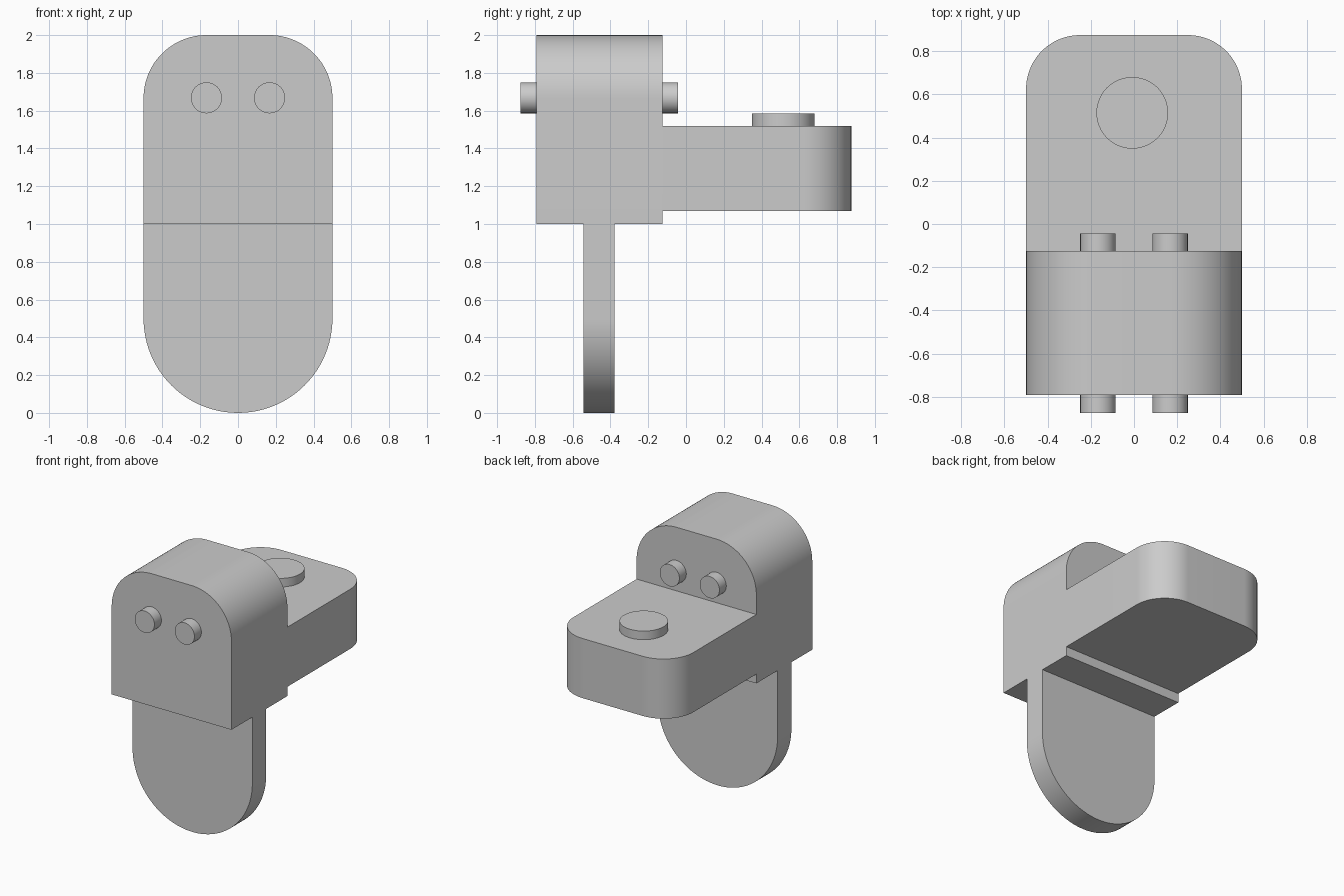
import bpy
import bmesh
from math import cos, sin, pi, radians
from mathutils import Matrix

cube = bpy.data.objects.get("Cube")
if cube:
    bpy.data.objects.remove(cube, do_unlink=True)

grey = bpy.data.materials.new("plain grey")
grey.use_nodes = True
grey.diffuse_color = (0.6, 0.6, 0.6, 1)
grey.node_tree.nodes["Principled BSDF"].inputs["Base Color"].default_value = (0.6, 0.6, 0.6, 1)

FRONT = Matrix.Rotation(radians(90), 4, 'X')  # outline lies in x-z, depth runs to -y


def arc(cx, cy, r, start, end, steps):
    angles = [radians(start + (end - start) * i / steps) for i in range(steps + 1)]
    return [(cx + r * cos(a), cy + r * sin(a)) for a in angles]


def rounded_end(base, tip, half, r):
    """Straight at base, two rounded corners at tip."""
    s = 1 if tip > base else -1
    pts = arc(half - r, tip - s * r, r, 0, s * 90, 24)
    left = [(-x, y) for x, y in reversed(pts)]
    if half - r < 1e-5:
        left = left[1:]
    return [(half, base)] + pts + left + [(-half, base)]


def circle(cx, cy, r):
    return arc(cx, cy, r, 0, 360, 48)[:-1]


def extrude(name, outline, low, high, turn=Matrix()):
    """Prism from an outline, spanning low to high along its normal."""
    bm = bmesh.new()
    face = bm.faces.new([bm.verts.new((x, y, low)) for x, y in outline])
    top = bmesh.ops.extrude_face_region(bm, geom=[face])["geom"]
    verts = [g for g in top if isinstance(g, bmesh.types.BMVert)]
    bmesh.ops.translate(bm, verts=verts, vec=(0, 0, high - low))
    bm.transform(turn)
    bmesh.ops.recalc_face_normals(bm, faces=bm.faces)
    mesh = bpy.data.meshes.new(name)
    bm.to_mesh(mesh)
    bm.free()
    mesh.materials.append(grey)
    obj = bpy.data.objects.new(name, mesh)
    bpy.context.collection.objects.link(obj)
    bpy.ops.object.select_all(action='DESELECT')
    obj.select_set(True)
    bpy.context.view_layer.objects.active = obj
    bpy.ops.object.shade_smooth_by_angle(angle=radians(30))


# Upright block with a rounded top
extrude("head_block", rounded_end(1, 2, 0.5, 0.333), 0.125, 0.792, FRONT)

# Thin plate with a half-round lower end
extrude("hanging_plate", rounded_end(1, 0, 0.5, 0.5), 0.378, 0.543, FRONT)

# Shelf behind the block, with a low round button
extrude("rear_shelf", rounded_end(-0.125, 0.875, 0.5, 0.25), 1.07, 1.52)
extrude("shelf_button", circle(-0.008, 0.515, 0.166), 1.52, 1.585)

# Two pegs on each face of the block
for side, x in (("right", -0.167), ("left", 0.167)):
    extrude("front_peg_" + side, circle(x, 1.668, 0.082), 0.792, 0.875, FRONT)
    extrude("back_peg_" + side, circle(x, 1.668, 0.082), 0.043, 0.125, FRONT)
